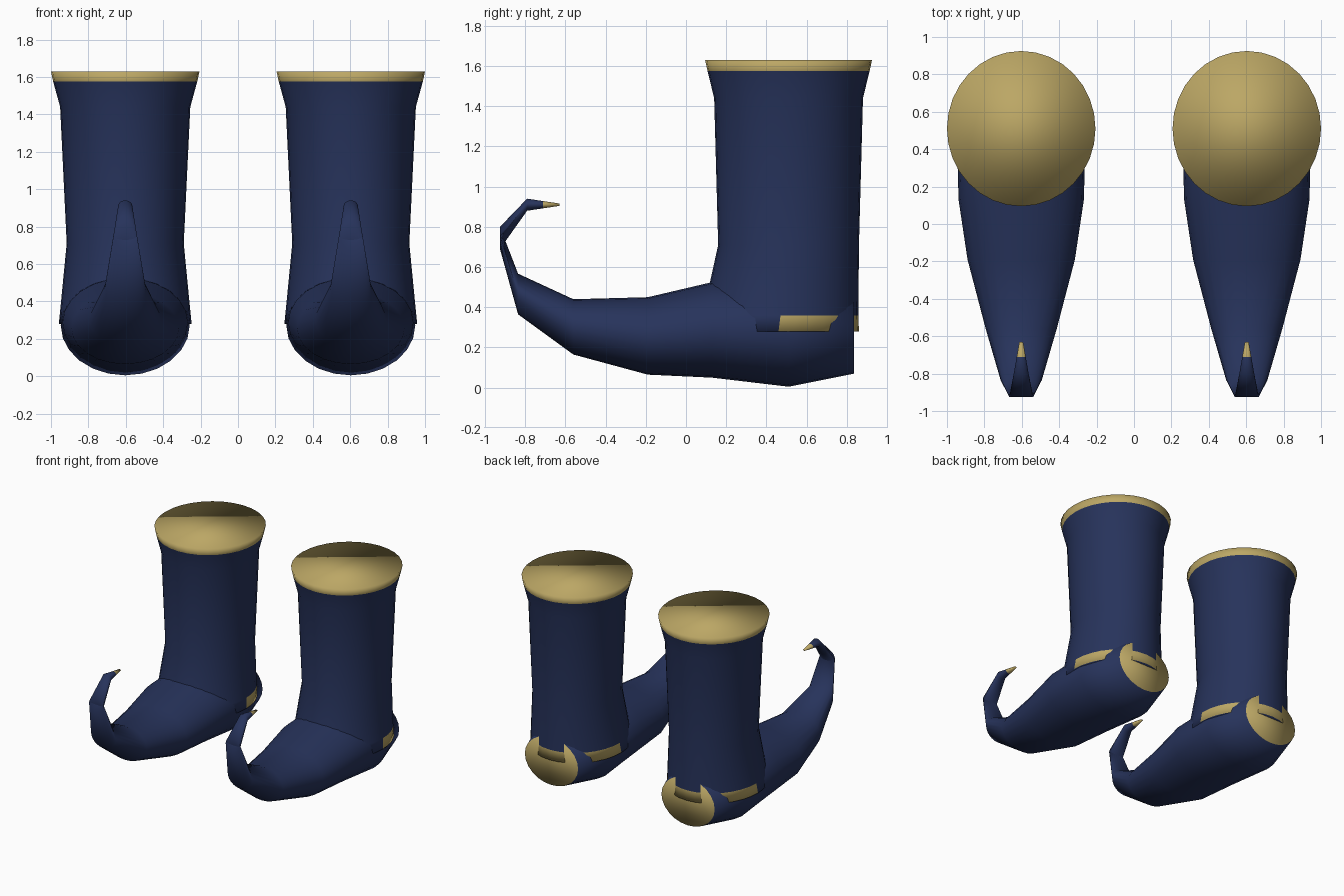
import bpy, bmesh, math

if "Cube" in bpy.data.objects:
    bpy.data.objects.remove(bpy.data.objects["Cube"])


def material(name, rgb):
    m = bpy.data.materials.new(name)
    m.diffuse_color = (*rgb, 1)
    m.use_nodes = True
    m.node_tree.nodes["Principled BSDF"].inputs["Base Color"].default_value = m.diffuse_color
    return m


BLUE = material("navy leather", (0.02, 0.033, 0.105))
GOLD = material("gold trim", (0.50, 0.385, 0.13))


def loft(name, sections, ring_point, sides, is_gold, x):
    """Skin elliptical rings, cap both ends and colour faces by a rule."""
    bm = bmesh.new()
    rings = []
    for s in sections:
        angles = [2 * math.pi * i / sides for i in range(sides)]
        rings.append([bm.verts.new(ring_point(s, math.cos(a), math.sin(a))) for a in angles])
    for r, q in zip(rings, rings[1:]):
        for i in range(sides):
            j = (i + 1) % sides
            bm.faces.new((r[i], r[j], q[j], q[i]))
    bm.faces.new(rings[0][::-1])
    bm.faces.new(rings[-1])
    bmesh.ops.recalc_face_normals(bm, faces=bm.faces)
    for f in bm.faces:
        f.smooth = True
        f.material_index = int(is_gold(f.calc_center_median()))
    mesh = bpy.data.meshes.new(name)
    bm.to_mesh(mesh)
    bm.free()
    mesh.materials.append(BLUE)
    mesh.materials.append(GOLD)
    ob = bpy.data.objects.new(name, mesh)
    ob.location.x = x
    bpy.context.collection.objects.link(ob)
    return ob


# Shaft rings: height, centre y, half width, half depth
shaft = [(0.28, 0.46, 0.355, 0.40), (0.36, 0.47, 0.347, 0.387),
         (0.71, 0.51, 0.313, 0.35), (1.44, 0.51, 0.348, 0.37),
         (1.575, 0.51, 0.385, 0.403), (1.63, 0.51, 0.397, 0.415)]

# Foot rings, all upright: y, bottom z, top z, half width
foot = [(0.835, 0.07, 0.45, 0.235), (0.51, 0.005, 0.54, 0.345),
        (0.13, 0.05, 0.525, 0.335), (-0.19, 0.065, 0.45, 0.287),
        (-0.56, 0.165, 0.44, 0.19), (-0.835, 0.365, 0.567, 0.11),
        (-0.925, 0.69, 0.80, 0.064), (-0.79, 0.88, 0.94, 0.038),
        (-0.71, 0.892, 0.928, 0.024), (-0.63, 0.904, 0.916, 0.01)]


def shaft_point(s, c, n):
    z, cy, rx, ry = s
    return (rx * c, cy + ry * n, z)


def foot_point(s, c, n):
    y, lo, hi, rx = s
    return (rx * c, y, (lo + hi) / 2 + (hi - lo) / 2 * n)


def shaft_gold(p):
    # Top rim and opening, plus the ankle strap round the back
    return p.z > 1.58 or (0.285 < p.z < 0.35 and p.y > 0.5)


def foot_gold(p):
    # Heel plate and the tip of the curled toe
    return p.y > 0.8 or (p.y > -0.72 and p.z > 0.85)


for side, x in (("left", -0.603), ("right", 0.603)):
    loft(side + "_boot_shaft", shaft, shaft_point, 32, shaft_gold, x)
    loft(side + "_boot_foot", foot, foot_point, 24, foot_gold, x)
